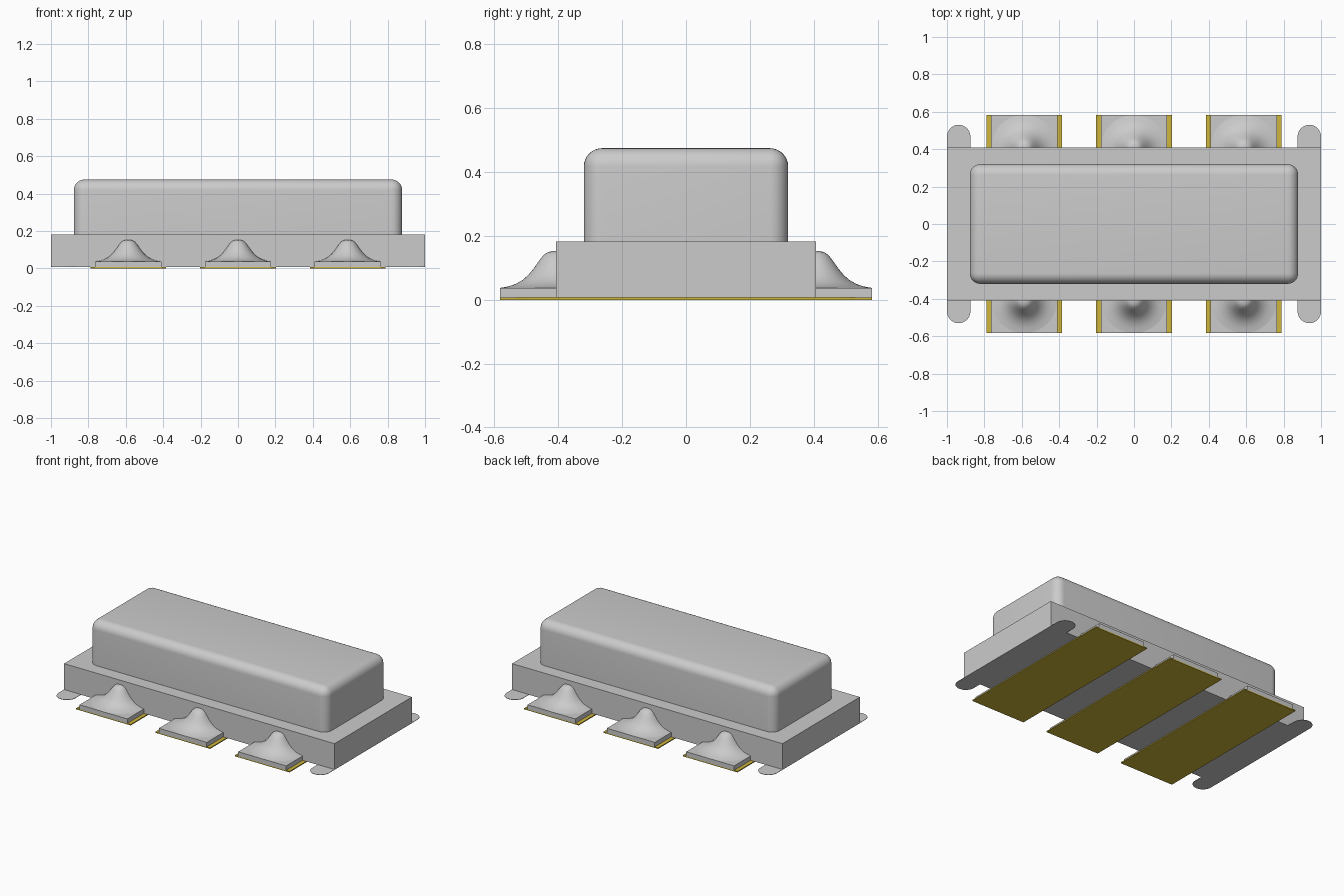
import bpy, bmesh, math
from mathutils import Matrix, Vector

if "Cube" in bpy.data.objects:
    bpy.data.objects.remove(bpy.data.objects["Cube"], do_unlink=True)


def make_material(name, rgb):
    mat = bpy.data.materials.new(name)
    mat.use_nodes = True
    mat.diffuse_color = (*rgb, 1)
    mat.node_tree.nodes["Principled BSDF"].inputs["Base Color"].default_value = (*rgb, 1)
    return mat


GREY = make_material("light grey", (0.60, 0.60, 0.60))
GOLD = make_material("dull gold", (0.62, 0.47, 0.045))


def finish(name, bm, mat, smooth=False):
    bmesh.ops.recalc_face_normals(bm, faces=bm.faces)
    mesh = bpy.data.meshes.new(name)
    bm.to_mesh(mesh)
    bm.free()
    mesh.materials.append(mat)
    obj = bpy.data.objects.new(name, mesh)
    bpy.context.collection.objects.link(obj)
    if smooth:
        bpy.ops.object.select_all(action="DESELECT")
        obj.select_set(True)
        bpy.context.view_layer.objects.active = obj
        bpy.ops.object.shade_smooth_by_angle(angle=math.radians(35))
    return obj


def box_mesh(lo, hi):
    bm = bmesh.new()
    size = [b - a for a, b in zip(lo, hi)]
    centre = [(a + b) / 2 for a, b in zip(lo, hi)]
    bmesh.ops.create_cube(bm, size=1, matrix=Matrix.Translation(centre) @ Matrix.Diagonal((*size, 1)))
    return bm


BASE_Y, REACH_Y = 0.408, 0.583     # base half depth, contact half depth
FLOOR, PAD_TOP, BASE_TOP = 0.007, 0.037, 0.182

# Base block
finish("base", box_mesh((-1, -BASE_Y, FLOOR), (1, BASE_Y, BASE_TOP)), GREY)

# Raised cover, rounded everywhere except where it meets the base
bm = box_mesh((-0.878, -0.32, BASE_TOP), (0.878, 0.32, 0.475))
edges = [e for e in bm.edges if max(v.co.z for v in e.verts) > 0.4]
bmesh.ops.bevel(bm, geom=edges, offset=0.057, offset_type="OFFSET", segments=8,
                profile=0.5, affect="EDGES")
finish("cover", bm, GREY, smooth=True)

# Bell-shaped solder fillet profile: radius, height
BELL = [(0, 0.153), (0.012, 0.1525), (0.025, 0.149), (0.036, 0.142), (0.046, 0.131),
        (0.058, 0.114), (0.071, 0.096), (0.086, 0.078), (0.104, 0.062),
        (0.125, 0.050), (0.148, 0.042), (0.176, PAD_TOP)]


def solder_fillet(name, x, side):
    bm = bmesh.new()
    verts = [bm.verts.new((x + r, side * BASE_Y, z)) for r, z in BELL]
    edges = [bm.edges.new(pair) for pair in zip(verts, verts[1:])]
    bmesh.ops.spin(bm, geom=verts + edges, cent=(x, side * BASE_Y, 0), axis=(0, 0, 1),
                   angle=side * math.pi, steps=32)
    bmesh.ops.remove_doubles(bm, verts=bm.verts, dist=1e-5)
    obj = finish(name, bm, GREY, smooth=True)
    # Keep the open shell facing upward
    if sum(p.normal.z * p.area for p in obj.data.polygons) < 0:
        obj.data.flip_normals()


# Contact strips, with a pad and fillet at each end
for place, x in (("right", -0.587), ("middle", 0), ("left", 0.587)):
    finish(f"{place}_contact_strip",
           box_mesh((x - 0.202, -REACH_Y, 0), (x + 0.202, REACH_Y, FLOOR)), GOLD)
    for end, side in (("front", -1), ("back", 1)):
        y0, y1 = sorted((side * BASE_Y, side * REACH_Y))
        finish(f"{place}_{end}_pad",
               box_mesh((x - 0.177, y0, FLOOR), (x + 0.177, y1, PAD_TOP)), GREY)
        solder_fillet(f"{place}_{end}_fillet", x, side)

# Thin round-ended tabs at the four corners
TAB_R = 0.0625
for place, sx in (("right", -1), ("left", 1)):
    for end, sy in (("front", -1), ("back", 1)):
        bm = bmesh.new()
        x, y = sx * (1 - TAB_R), sy * (0.53 - TAB_R)
        outline = [(x + TAB_R, sy * BASE_Y)]
        outline += [(x + TAB_R * math.cos(a), y + sy * TAB_R * math.sin(a))
                    for a in (math.pi * i / 24 for i in range(25))]
        outline.append((x - TAB_R, sy * BASE_Y))
        face = bm.faces.new([bm.verts.new((px, py, FLOOR)) for px, py in outline])
        top = bmesh.ops.extrude_face_region(bm, geom=[face])["geom"]
        bmesh.ops.translate(bm, vec=Vector((0, 0, 0.002)),
                            verts=[g for g in top if isinstance(g, bmesh.types.BMVert)])
        finish(f"{place}_{end}_tab", bm, GREY)
